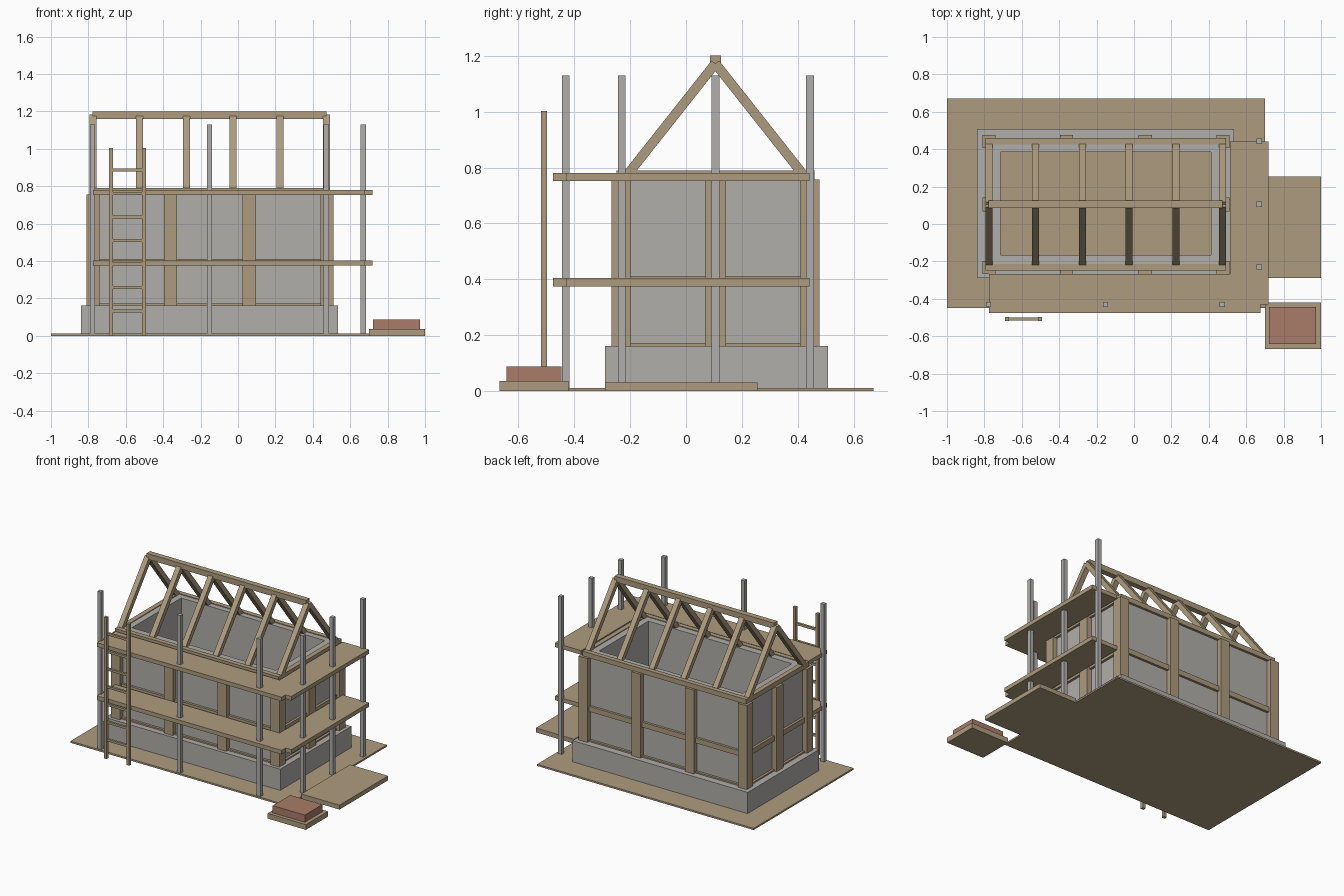
import bpy, bmesh, math
from mathutils import Matrix

cube = bpy.data.objects.get("Cube")
if cube:
    bpy.data.objects.remove(cube, do_unlink=True)


def material(name, rgb):
    m = bpy.data.materials.new(name)
    m.use_nodes = True
    m.diffuse_color = (*rgb, 1)
    m.node_tree.nodes["Principled BSDF"].inputs["Base Color"].default_value = (*rgb, 1)
    return m


TIMBER = material("timber", (0.42, 0.33, 0.21))
STONE = material("concrete", (0.44, 0.425, 0.405))
STEEL = material("pole_grey", (0.44, 0.43, 0.42))
BRICK = material("brick_red", (0.40, 0.20, 0.14))


def finish(name, bm, mat):
    bmesh.ops.recalc_face_normals(bm, faces=bm.faces)
    me = bpy.data.meshes.new(name)
    bm.to_mesh(me)
    bm.free()
    me.materials.append(mat)
    ob = bpy.data.objects.new(name, me)
    bpy.context.collection.objects.link(ob)
    return ob


def box(name, x, y, z, mat):
    """Box from (low, high) ranges on each axis."""
    bm = bmesh.new()
    size = [r[1] - r[0] for r in (x, y, z)]
    mid = [(r[1] + r[0]) / 2 for r in (x, y, z)]
    bmesh.ops.create_cube(bm, size=1, matrix=Matrix.Translation(mid) @ Matrix.Diagonal((*size, 1)))
    return finish(name, bm, mat)


def span(c, w):
    return (c - w / 2, c + w / 2)


def prism(name, outline, z, mat):
    """Extrude a plan outline upward."""
    bm = bmesh.new()
    face = bm.faces.new([bm.verts.new((px, py, z[0])) for px, py in outline])
    up = bmesh.ops.extrude_face_region(bm, geom=[face])["geom"]
    bmesh.ops.translate(bm, vec=(0, 0, z[1] - z[0]),
                        verts=[v for v in up if isinstance(v, bmesh.types.BMVert)])
    return finish(name, bm, mat)


def ring(name, outer, inner, z, mat):
    """Hollow rectangular wall; each rectangle is (x0, x1, y0, y1)."""
    bm = bmesh.new()
    loops = []
    for (x0, x1, y0, y1) in (outer, inner):
        for h in z:
            loops.append([bm.verts.new((a, b, h)) for a, b in ((x0, y0), (x1, y0), (x1, y1), (x0, y1))])
    ob, ot, ib, it = loops
    for a, b in ((ob, ot), (ot, it), (it, ib), (ib, ob)):
        for i in range(4):
            j = (i + 1) % 4
            bm.faces.new((a[i], a[j], b[j], b[i]))
    return finish(name, bm, mat)


# House plan: centre and half distances to the frame lines
CX, CY, HX, HY = -0.15, 0.105, 0.626, 0.337

# Ground, foundation and shell
box("ground", (-1, 0.7), (-0.45, 0.67), (0, 0.012), TIMBER)
inner = (-0.715, 0.412, -0.167, 0.385)
ring("foundation", (-0.84, 0.535, -0.29, 0.508), inner, (0.004, 0.162), STONE)
ring("walls", (CX - HX, CX + HX, CY - HY, CY + HY), inner, (0.162, 0.785), STONE)

# Timber posts at corners and along the walls
for sx in (-1, 1):
    box("side_post", span(CX + sx * HX, 0.07), span(CY, 0.075), (0.162, 0.757), TIMBER)
    for sy in (-1, 1):
        py = span(CY + sy * HY, 0.07)
        box("corner_post", span(CX + sx * HX, 0.07), py, (0.162, 0.757), TIMBER)
        box("wall_post", span(CX + sx * 0.21, 0.07), py, (0.162, 0.757), TIMBER)

# Sill, middle rail and top plate around the frame
W = 0.017
for name, z in (("sill", (0.14, 0.172)), ("middle_rail", (0.375, 0.412)), ("top_plate", (0.755, 0.79))):
    ring(name, (CX - HX - W, CX + HX + W, CY - HY - W, CY + HY + W),
         (CX - HX + W, CX + HX - W, CY - HY + W, CY + HY - W), z, TIMBER)

# Roof rafters and ridge
RUN, FOOT, TOP = 0.31, 0.78, 1.172
length = math.hypot(RUN, TOP - FOOT)
angle = math.atan2(TOP - FOOT, RUN)
for i in range(6):
    x = CX - HX + i * 0.25
    for s in (-1, 1):
        bm = bmesh.new()
        place = (Matrix.Translation((x, CY + s * RUN / 2, (FOOT + TOP) / 2))
                 @ Matrix.Rotation(-s * angle, 4, "X")
                 @ Matrix.Diagonal((0.037, length, 0.034, 1)))
        bmesh.ops.create_cube(bm, size=1, matrix=place)
        finish("rafter", bm, TIMBER)
box("ridge_beam", (-0.778, 0.474), span(CY, 0.04), (1.16, 1.2), TIMBER)

# Scaffold decks wrapping two sides
deck = [(-0.775, -0.475), (0.675, -0.475), (0.675, -0.43), (0.72, -0.43),
        (0.72, 0.442), (0.513, 0.442), (0.513, -0.267), (-0.775, -0.267)]
for z in (0.375, 0.752):
    prism("scaffold_deck", deck, (z, z + 0.029), TIMBER)

# Scaffold poles
for x, y in ((-0.778, -0.43), (-0.153, -0.43), (0.472, -0.43),
             (0.67, -0.23), (0.67, CY), (0.67, 0.443)):
    box("scaffold_pole", span(x, 0.028), span(y, 0.028), (0.005, 1.13), STEEL)

# Ladder
for x in (-0.679, -0.502):
    box("ladder_stile", span(x, 0.022), (-0.519, -0.497), (0, 1.003), TIMBER)
for i in range(7):
    box("ladder_rung", (-0.675, -0.505), span(-0.508, 0.016), span(0.133 + i * 0.1255, 0.016), TIMBER)

# Side slab and brick pallet
box("side_slab", (0.7, 1), (-0.29, 0.255), (0, 0.031), TIMBER)
box("pallet", (0.7, 1), (-0.667, -0.42), (0, 0.037), TIMBER)
box("brick_stack", (0.722, 0.974), (-0.642, -0.445), (0.037, 0.088), BRICK)
